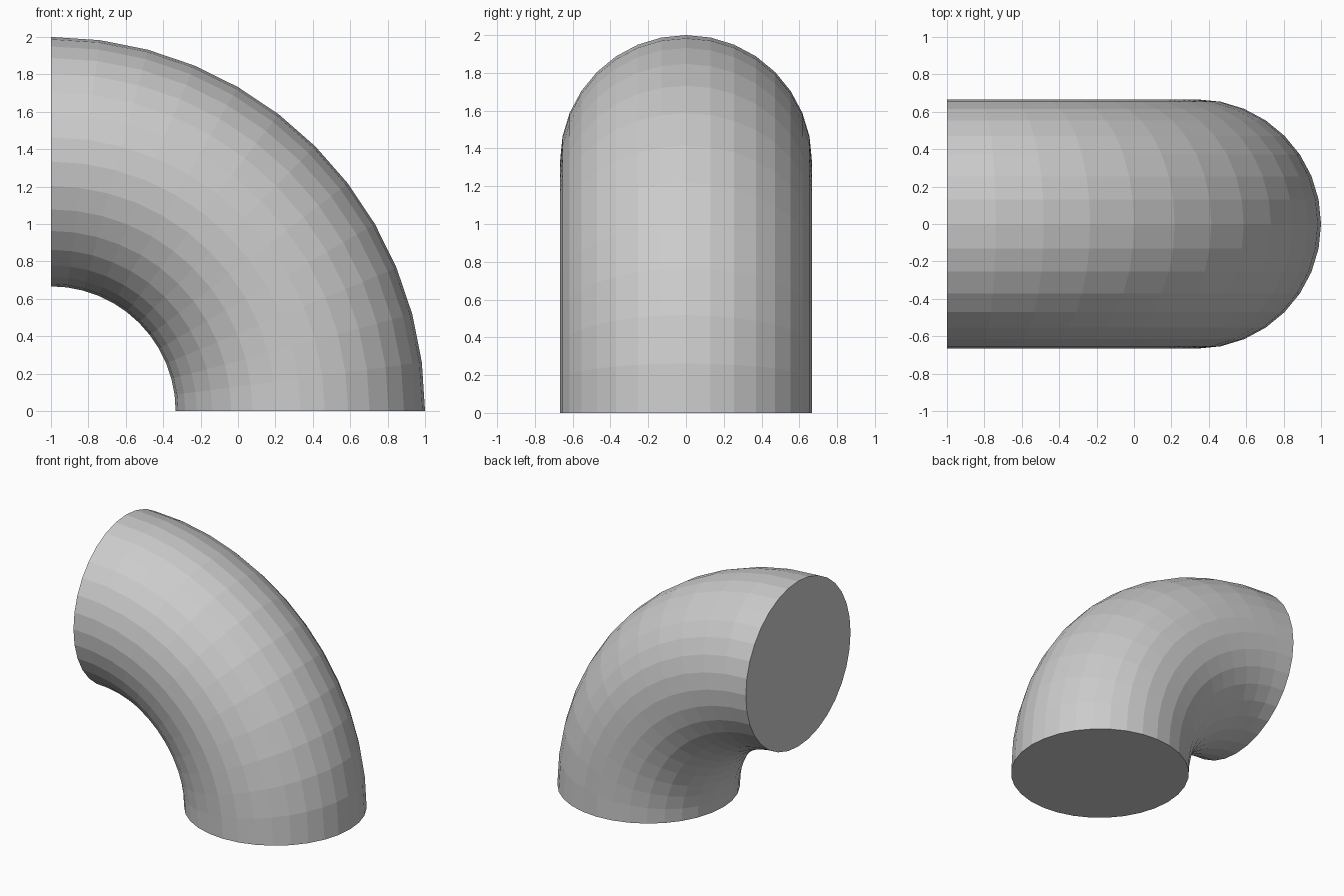
import bpy, bmesh, math
from mathutils import Matrix

if "Cube" in bpy.data.objects:
    bpy.data.objects.remove(bpy.data.objects["Cube"])

SIDES, STEPS = 32, 12          # tube sides, bend segments
TUBE, BEND = 2 / 3, 4 / 3      # tube radius, bend radius
PIVOT = (-1, 0, 0)             # centre of the quarter bend

bm = bmesh.new()

# Round cross-section at the foot, spun a quarter turn about the pivot
ring = [bm.verts.new((PIVOT[0] + BEND + TUBE * math.cos(a), TUBE * math.sin(a), 0))
        for a in (2 * math.pi * i / SIDES for i in range(SIDES))]
rings = [ring]
for s in range(1, STEPS + 1):
    turn = Matrix.Rotation(-math.pi / 2 * s / STEPS, 4, 'Y')
    shift = Matrix.Translation(PIVOT)
    m = shift @ turn @ shift.inverted()
    rings.append([bm.verts.new(m @ v.co) for v in ring])

# Flat-faced tube wall
for a, b in zip(rings, rings[1:]):
    for i in range(SIDES):
        j = (i + 1) % SIDES
        bm.faces.new((a[i], a[j], b[j], b[i]))

# Flat end caps
bm.faces.new(rings[0][::-1])
bm.faces.new(rings[-1])
bmesh.ops.recalc_face_normals(bm, faces=bm.faces[:])

mesh = bpy.data.meshes.new("pipe_elbow")
bm.to_mesh(mesh)
bm.free()
bpy.context.collection.objects.link(bpy.data.objects.new("pipe_elbow", mesh))
